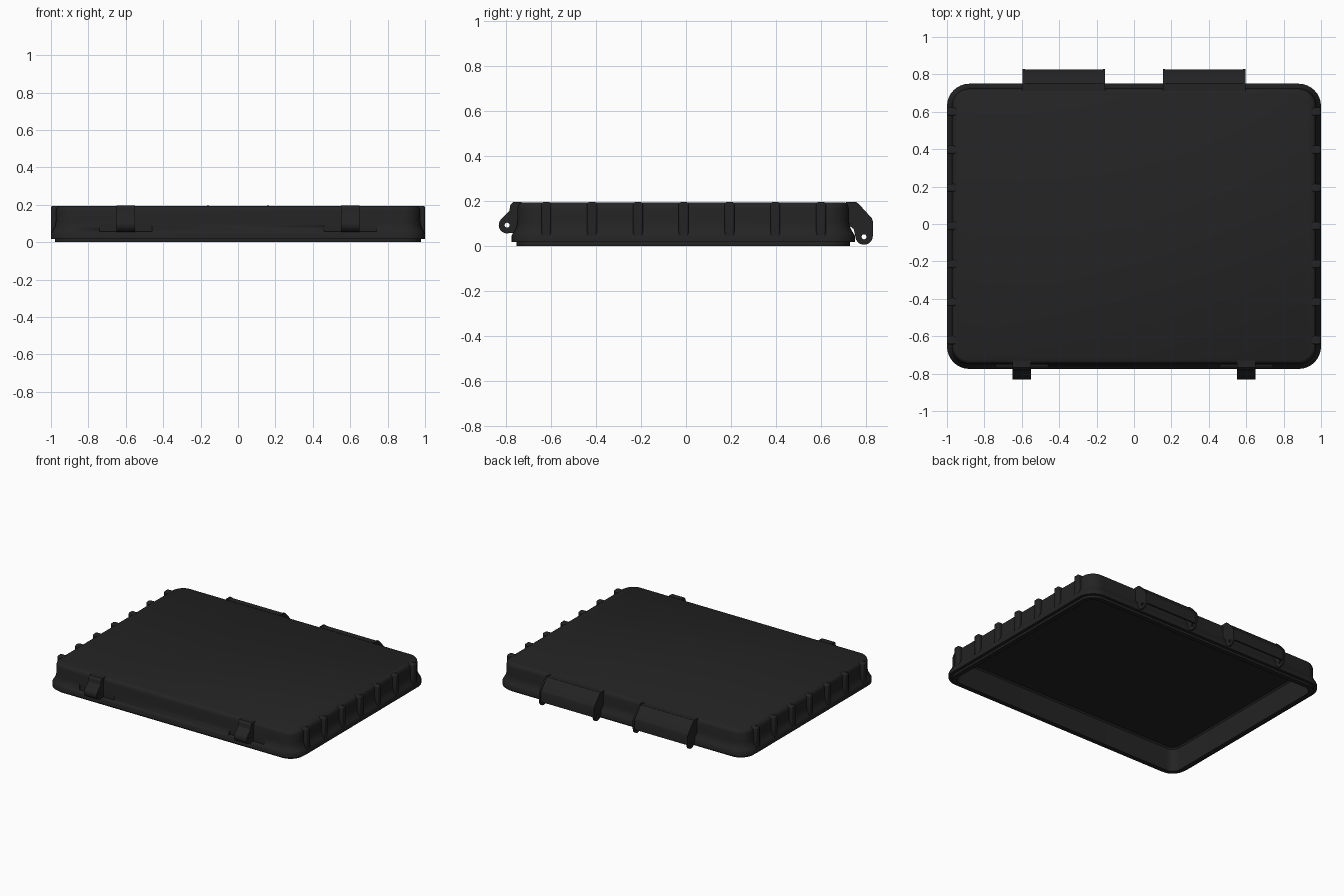
import bpy, bmesh, math
from mathutils import Matrix

if "Cube" in bpy.data.objects:
    bpy.data.objects.remove(bpy.data.objects["Cube"])

black = bpy.data.materials.new("matte black plastic")
black.diffuse_color = (0.017, 0.017, 0.017, 1)
black.use_nodes = True
black.node_tree.nodes["Principled BSDF"].inputs["Base Color"].default_value = black.diffuse_color

X, FRONT, BACK, RADIUS = 1.0, -0.775, 0.75, 0.12


def add(name, mesh, angle=30):
    ob = bpy.data.objects.new(name, mesh)
    bpy.context.collection.objects.link(ob)
    mesh.materials.clear()
    mesh.materials.append(black)
    bpy.ops.object.select_all(action='DESELECT')
    ob.select_set(True)
    bpy.context.view_layer.objects.active = ob
    bpy.ops.object.shade_smooth_by_angle(angle=math.radians(angle))
    return ob


def rounded_ring(inset, z, steps=8):
    """Rounded rectangle, inset from the outer rim."""
    r = max(RADIUS - inset, 0.03)
    x1, y0, y1 = X - inset, FRONT + inset, BACK - inset
    pts = []
    for k, (cx, cy) in enumerate([(x1 - r, y1 - r), (r - x1, y1 - r),
                                  (r - x1, y0 + r), (x1 - r, y0 + r)]):
        for i in range(steps + 1):
            a = math.radians(90 * (k + i / steps))
            pts.append((cx + r * math.cos(a), cy + r * math.sin(a), z))
    return pts


def loft(name, sections):
    bm = bmesh.new()
    rings = [[bm.verts.new(p) for p in rounded_ring(*s)] for s in sections]
    for a, b in zip(rings, rings[1:]):
        n = len(a)
        for i in range(n):
            bm.faces.new((a[i], a[(i + 1) % n], b[(i + 1) % n], b[i]))
    bm.faces.new(rings[0])
    bm.faces.new(rings[-1])
    bmesh.ops.recalc_face_normals(bm, faces=bm.faces)
    me = bpy.data.meshes.new(name)
    bm.to_mesh(me)
    bm.free()
    return add(name, me)


def side_profile(name, outline, x0, x1, hole=None):
    """Extrude a (y, z) outline along x, with an optional pin hole (y, z, r)."""
    cu = bpy.data.curves.new(name, 'CURVE')
    cu.dimensions, cu.fill_mode = '2D', 'BOTH'
    cu.extrude = abs(x1 - x0) / 2
    loops = [outline]
    if hole:
        loops.append(arc(hole[0], hole[1], hole[2], 0, 345, 24))
    for pts in loops:
        sp = cu.splines.new('POLY')
        sp.points.add(len(pts) - 1)
        for p, (y, z) in zip(sp.points, pts):
            p.co = (y, z, 0, 1)
        sp.use_cyclic_u = True
    tmp = bpy.data.objects.new("temp", cu)
    bpy.context.collection.objects.link(tmp)
    bpy.context.view_layer.update()
    me = bpy.data.meshes.new_from_object(
        tmp.evaluated_get(bpy.context.evaluated_depsgraph_get()))
    bpy.data.objects.remove(tmp)
    me.transform(Matrix(((0, 0, 1, (x0 + x1) / 2), (1, 0, 0, 0),
                         (0, 1, 0, 0), (0, 0, 0, 1))))
    bm = bmesh.new()
    bm.from_mesh(me)
    bmesh.ops.remove_doubles(bm, verts=bm.verts, dist=1e-5)
    bmesh.ops.recalc_face_normals(bm, faces=bm.faces)
    bm.to_mesh(me)
    bm.free()
    me.name = name
    return add(name, me)


def arc(cy, cz, r, a0, a1, n):
    return [(cy + r * math.cos(math.radians(a0 + (a1 - a0) * i / (n - 1))),
             cz + r * math.sin(math.radians(a0 + (a1 - a0) * i / (n - 1))))
            for i in range(n)]


def box(name, x0, x1, y0, y1, z0, z1):
    bm = bmesh.new()
    bmesh.ops.create_cube(bm, size=1)
    for v in bm.verts:
        v.co = (x0 if v.co.x < 0 else x1, y0 if v.co.y < 0 else y1,
                z0 if v.co.z < 0 else z1)
    bmesh.ops.recalc_face_normals(bm, faces=bm.faces)
    me = bpy.data.meshes.new(name)
    bm.to_mesh(me)
    bm.free()
    return add(name, me)


# Hollow lid: ceiling, inner wall, stepped lip, flared rim, recessed wall, top
shell = loft("lid_shell", [
    (0.075, 0.168), (0.065, 0.158), (0.055, 0.0), (0.022, 0.0), (0.022, 0.016),
    (0.0, 0.016), (0.0, 0.045), (0.006, 0.056), (0.014, 0.068), (0.022, 0.086),
    (0.026, 0.11), (0.026, 0.165), (0.030, 0.180), (0.036, 0.188), (0.045, 0.193)])

# Flat pockets in the flared rim beside the front latches
for s in (-1, 1):
    cutter = box("latch_pocket_cutter", s * 0.6 - 0.14, s * 0.6 + 0.14,
                 -0.82, -0.751, 0.056, 0.108)
    cutter.hide_render = True
    cutter.hide_viewport = True
    mod = shell.modifiers.new("pocket", 'BOOLEAN')
    mod.operation, mod.solver, mod.object = 'DIFFERENCE', 'EXACT', cutter

# Front latch lugs
lug = ([(-0.73, 0.195), (-0.768, 0.195), (-0.780, 0.183), (-0.785, 0.155)]
       + arc(-0.795, 0.092, 0.037, 140, 290, 12) + [(-0.73, 0.056)])
for s in (-1, 1):
    side_profile("latch_lug", lug, s * 0.6 - 0.05, s * 0.6 + 0.05,
                 (-0.795, 0.092, 0.011))

# Back hinges: two pierced ears with a bent cover between them
ear = ([(0.71, 0.195), (0.755, 0.195), (0.768, 0.186), (0.826, 0.122), (0.83, 0.11)]
       + arc(0.791, 0.044, 0.039, 0, -180, 14) + [(0.745, 0.075), (0.71, 0.10)])
cover = [(0.71, 0.192), (0.752, 0.192), (0.765, 0.183), (0.82, 0.121),
         (0.825, 0.11), (0.825, 0.04), (0.812, 0.04), (0.812, 0.108),
         (0.755, 0.17), (0.71, 0.17)]
for s in (-1, 1):
    for x in (0.155, 0.583):
        side_profile("hinge_ear", ear, s * x, s * (x + 0.012), (0.791, 0.040, 0.011))
    side_profile("hinge_cover", cover, s * 0.167, s * 0.583)

# Grip ribs down both sides
for s in (-1, 1):
    for i in range(7):
        y = 0.6 - 0.2035 * i
        rib = box("side_rib", s * 0.945, s * 0.999, y - 0.022, y + 0.022, 0.03, 0.194)
        bev = rib.modifiers.new("soft_edges", 'BEVEL')
        bev.width, bev.segments = 0.008, 2
